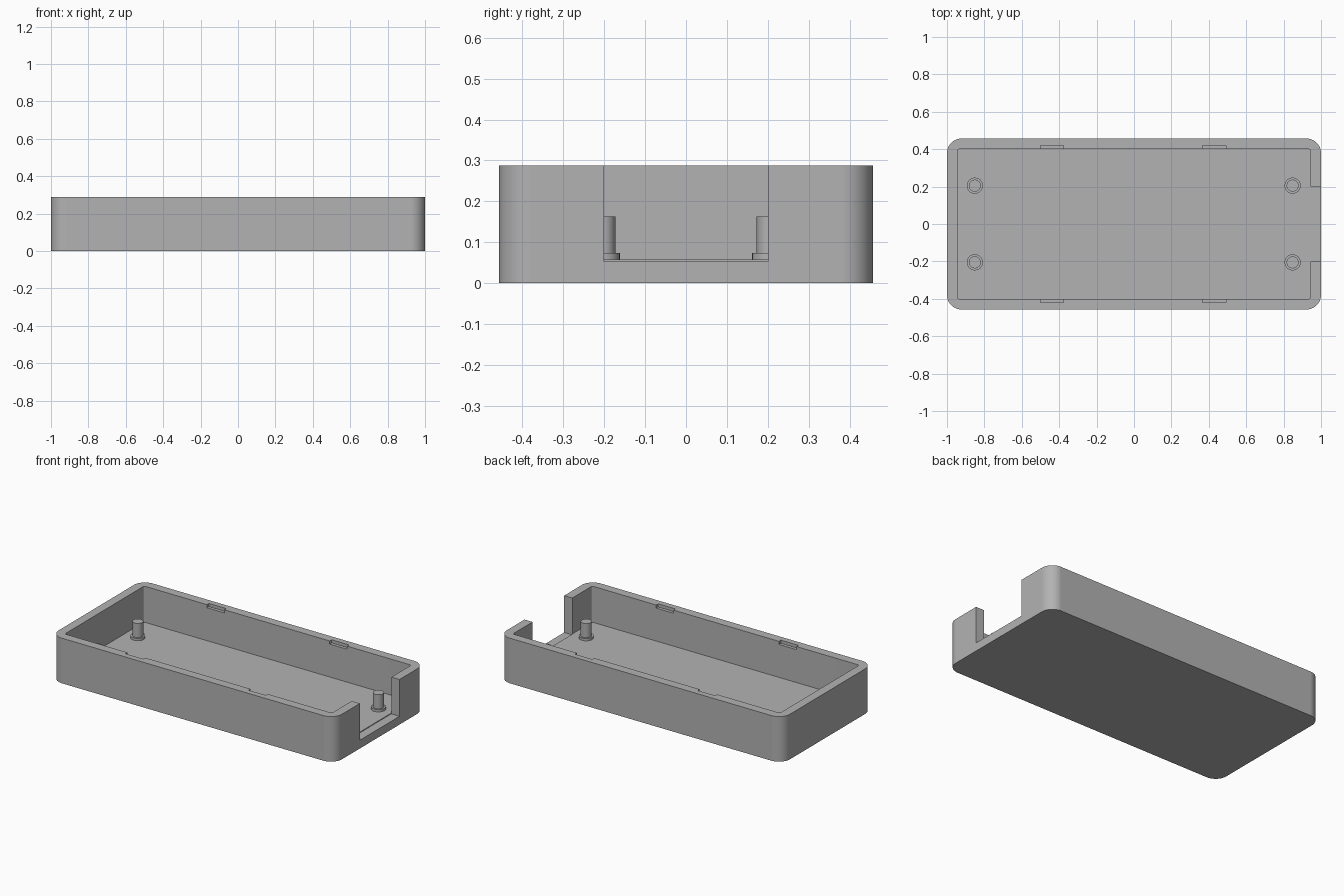
import bpy, bmesh, math

if "Cube" in bpy.data.objects:
    bpy.data.objects.remove(bpy.data.objects["Cube"], do_unlink=True)

HEIGHT, FLOOR = 0.288, 0.058
INNER_X, INNER_Y = 0.943, 0.4

grey = bpy.data.materials.new("plain grey")
grey.use_nodes = True
colour = (0.45, 0.45, 0.45, 1)
grey.diffuse_color = colour
grey.node_tree.nodes["Principled BSDF"].inputs["Base Color"].default_value = colour


def prism(name, outline, z0, z1):
    """Extrude a closed outline from z0 up to z1."""
    bm = bmesh.new()
    base = bm.faces.new([bm.verts.new((x, y, z0)) for x, y in outline])
    top = bmesh.ops.extrude_face_region(bm, geom=[base])["geom"]
    verts = [g for g in top if isinstance(g, bmesh.types.BMVert)]
    bmesh.ops.translate(bm, vec=(0, 0, z1 - z0), verts=verts)
    bmesh.ops.recalc_face_normals(bm, faces=bm.faces)
    mesh = bpy.data.meshes.new(name)
    bm.to_mesh(mesh)
    bm.free()
    mesh.materials.append(grey)
    obj = bpy.data.objects.new(name, mesh)
    bpy.context.collection.objects.link(obj)
    return obj


def rounded_rect(hx, hy, r, steps):
    points = []
    for i, (sx, sy) in enumerate([(1, 1), (-1, 1), (-1, -1), (1, -1)]):
        for k in range(steps + 1):
            a = (i + k / steps) * math.pi / 2
            points.append((sx * (hx - r) + r * math.cos(a),
                           sy * (hy - r) + r * math.sin(a)))
    return points


def rect(x0, x1, y0, y1):
    return [(x0, y0), (x1, y0), (x1, y1), (x0, y1)]


def circle(cx, cy, r, n=40):
    return [(cx + r * math.cos(2 * math.pi * i / n),
             cy + r * math.sin(2 * math.pi * i / n)) for i in range(n)]


def activate(obj):
    bpy.ops.object.select_all(action='DESELECT')
    obj.select_set(True)
    bpy.context.view_layer.objects.active = obj


def cut(target, cutter):
    mod = target.modifiers.new("cut", 'BOOLEAN')
    mod.operation = 'DIFFERENCE'
    mod.solver = 'EXACT'
    mod.object = cutter
    activate(target)
    bpy.ops.object.modifier_apply(modifier=mod.name)
    bpy.data.objects.remove(cutter, do_unlink=True)


def smooth(obj):
    activate(obj)
    bpy.ops.object.shade_smooth_by_angle(angle=math.radians(25))
    mod = obj.modifiers.new("even shading", 'WEIGHTED_NORMAL')
    mod.keep_sharp = True


# Tray: rounded block, hollowed from above
tray = prism("tray", rounded_rect(1, 0.457, 0.078, 14), 0, HEIGHT)
cut(tray, prism("cavity_cutter", rounded_rect(INNER_X, INNER_Y, 0.01, 4), FLOOR, 0.5))

# Wide opening in the end wall
cut(tray, prism("opening_cutter", rect(INNER_X - 0.001, 1.1, -0.2, 0.2), 0.053, 0.5))

# Shallow lid catches in the inner edge of the long rims
for x in (-0.438, 0.429):
    for side in (-1, 1):
        ys = sorted((side * (INNER_Y - 0.03), side * (INNER_Y + 0.02)))
        cut(tray, prism("catch_cutter", rect(x - 0.062, x + 0.062, *ys), HEIGHT - 0.02, 0.5))
smooth(tray)

# Four stepped mounting posts
for end, x in (("right", -0.851), ("left", 0.848)):
    for place, y in (("front", -0.205), ("back", 0.205)):
        smooth(prism(f"{place}_{end}_post_base", circle(x, y, 0.043), FLOOR - 0.01, 0.073))
        smooth(prism(f"{place}_{end}_post_pin", circle(x, y, 0.032), FLOOR, 0.163))
